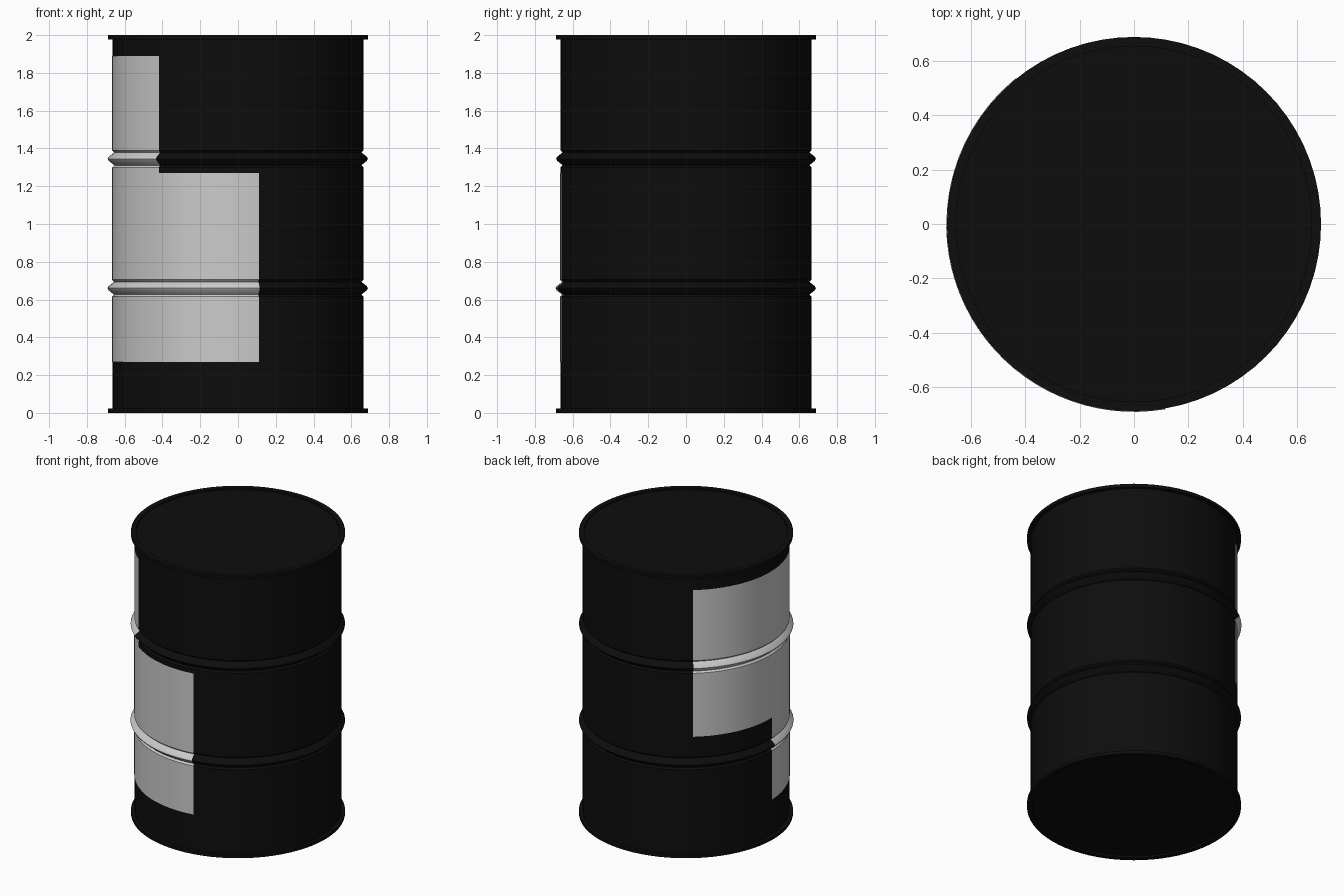
import bpy, bmesh
from math import radians, cos, sin

if "Cube" in bpy.data.objects:
    bpy.data.objects.remove(bpy.data.objects["Cube"])

R = 0.664          # drum wall radius
RIM = 0.688        # rolled rim radius
H = 2.0
SEGS = 72

black = bpy.data.materials.new("black_paint")
black.diffuse_color = (0.004, 0.004, 0.004, 1)
black.use_nodes = True
black.node_tree.nodes["Principled BSDF"].inputs["Base Color"].default_value = black.diffuse_color


def lathe(name, profile, start=0, end=360, segs=SEGS, mat=None, closed=False):
    """Sweep (radius, z) points around z between two angles in degrees."""
    full = end - start >= 360
    bm = bmesh.new()
    cols = []
    for i in range(segs if full else segs + 1):
        a = radians(start + (end - start) * i / segs)
        cols.append([bm.verts.new((r * cos(a), r * sin(a), z)) for r, z in profile])
    n = len(profile)
    for i in range(segs):
        a, b = cols[i], cols[(i + 1) % len(cols)]
        for j in range(n if closed else n - 1):
            k = (j + 1) % n
            bm.faces.new((a[j], b[j], b[k], a[k]))
    mesh = bpy.data.meshes.new(name)
    bm.to_mesh(mesh)
    bm.free()
    ob = bpy.data.objects.new(name, mesh)
    bpy.context.collection.objects.link(ob)
    if mat:
        mesh.materials.append(mat)
    bpy.context.view_layer.objects.active = ob
    ob.select_set(True)
    bpy.ops.object.shade_smooth_by_angle(angle=radians(30))
    ob.select_set(False)
    return ob


def disc(name, r, z, up):
    bm = bmesh.new()
    bmesh.ops.create_circle(bm, cap_ends=True, segments=SEGS, radius=r)
    bmesh.ops.translate(bm, verts=bm.verts, vec=(0, 0, z))
    bm.normal_update()
    for f in bm.faces:
        if (f.normal.z > 0) != up:
            f.normal_flip()
    mesh = bpy.data.meshes.new(name)
    bm.to_mesh(mesh)
    bm.free()
    mesh.materials.append(black)
    ob = bpy.data.objects.new(name, mesh)
    bpy.context.collection.objects.link(ob)


# Wall profile with two raised rolling hoops, each flanked by shallow grooves
hoop = [(R, -0.045), (R - 0.011, -0.034), (RIM - 0.005, -0.010), (RIM, 0),
        (RIM - 0.005, 0.010), (R - 0.011, 0.034), (R, 0.045)]
wall = [(R, 0.01)]
for hz in (0.66, 1.345):
    wall += [(r, hz + dz) for r, dz in hoop]
wall.append((R, H - 0.01))
lathe("drum_wall", wall, mat=black)

# Rolled rims and slightly recessed lids at both ends
for name, z0, lid_z, up in (("bottom", 0, 0.012, False), ("top", H - 0.022, H - 0.012, True)):
    z1 = z0 + 0.022
    lathe(name + "_rim", [(R - 0.01, z0), (RIM, z0), (RIM, z1), (R - 0.01, z1)],
          mat=black, closed=True)
    disc(name + "_lid", R - 0.005, lid_z, up)


# Wrapped labels follow the wall profile, hoops included
def label(name, z0, z1, a0, a1, lift):
    inner = [(r + lift, z) for r, z in wall if z0 < z < z1]
    lathe(name, [(R + lift, z0)] + inner + [(R + lift, z1)], a0, a1, segs=24)


label("front_label", 0.27, 1.27, 181, 279.5, 0.003)
label("side_label", 0.85, 1.89, 129, 231, 0.002)
